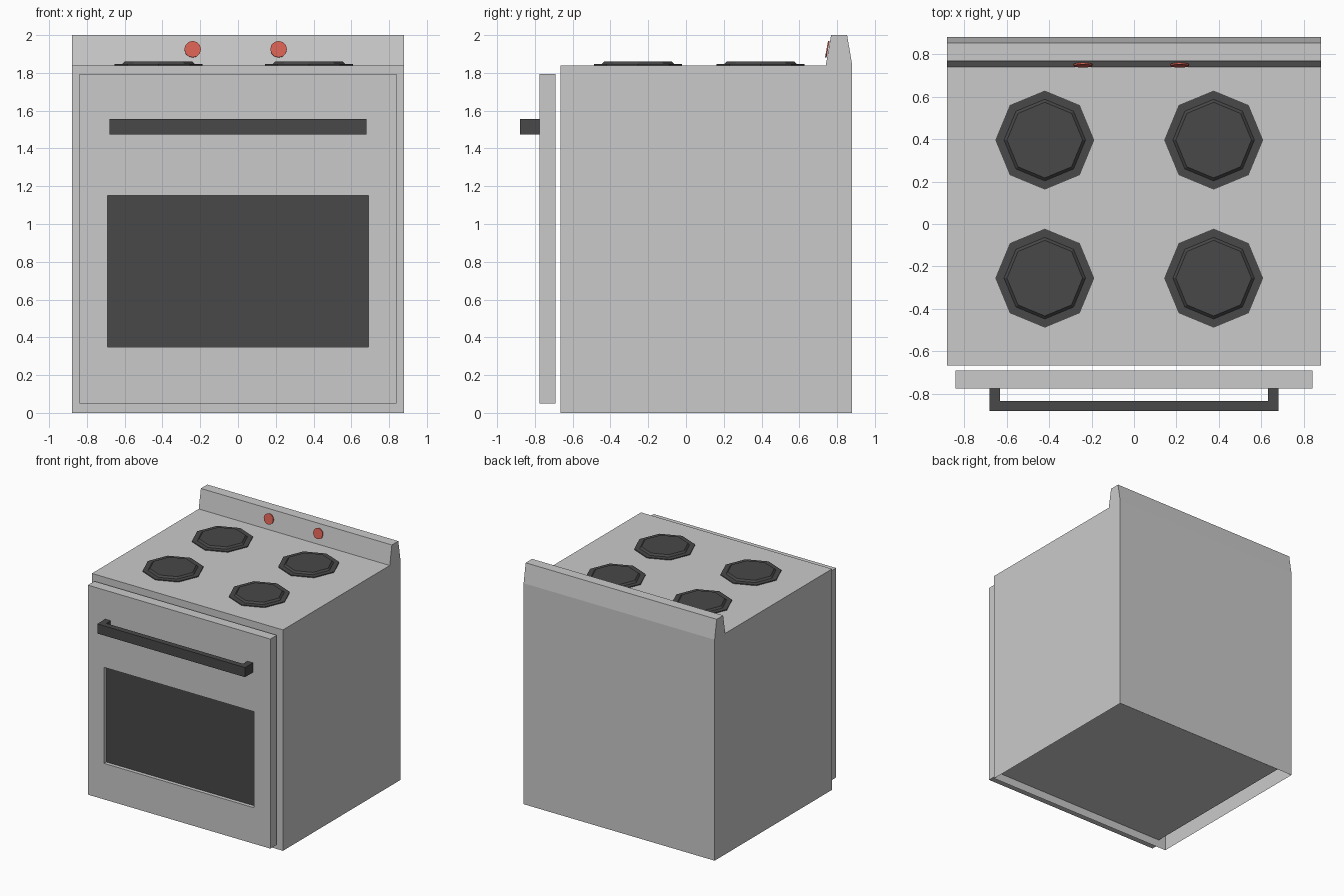
import bpy, bmesh, math
from mathutils import Matrix, Vector

if "Cube" in bpy.data.objects:
    bpy.data.objects.remove(bpy.data.objects["Cube"])


def material(name, rgb):
    m = bpy.data.materials.new(name)
    m.diffuse_color = (*rgb, 1)
    m.use_nodes = True
    m.node_tree.nodes["Principled BSDF"].inputs["Base Color"].default_value = m.diffuse_color
    return m


GREY = material("light_grey", (0.59, 0.59, 0.59))
DARK = material("dark_grey", (0.065, 0.065, 0.065))
RED = material("red", (0.67, 0.117, 0.085))


def finish(name, bm, *mats):
    me = bpy.data.meshes.new(name)
    bm.to_mesh(me)
    bm.free()
    for m in mats:
        me.materials.append(m)
    ob = bpy.data.objects.new(name, me)
    bpy.context.collection.objects.link(ob)
    return ob


def add_box(bm, lo, hi):
    lo, hi = Vector(lo), Vector(hi)
    mat = Matrix.Translation((lo + hi) / 2) @ Matrix.Diagonal((*(hi - lo), 1))
    bmesh.ops.create_cube(bm, size=1, matrix=mat)


def face_toward(bm, direction):
    return max(bm.faces, key=lambda f: f.normal.dot(Vector(direction)))


def sink_face(bm, face, inset, depth):
    """Inset a front face and push it back along +y."""
    bmesh.ops.inset_individual(bm, faces=[face], thickness=inset)
    inner = bmesh.ops.extrude_discrete_faces(bm, faces=[face])["faces"][0]
    bmesh.ops.translate(bm, verts=inner.verts, vec=(0, depth, 0))
    return inner


# Body: side profile with raised back panel, open underneath, oven cavity in front
profile = [(-0.665, 0), (0.88, 0), (0.88, 1.84), (0.853, 2.0),
           (0.768, 2.0), (0.74, 1.84), (-0.665, 1.84)]
bm = bmesh.new()
side = bm.faces.new([bm.verts.new((-0.88, y, z)) for y, z in profile])
ext = bmesh.ops.extrude_face_region(bm, geom=[side], use_keep_orig=True)["geom"]
bmesh.ops.translate(bm, verts=[v for v in ext if isinstance(v, bmesh.types.BMVert)],
                    vec=(1.76, 0, 0))
bmesh.ops.recalc_face_normals(bm, faces=bm.faces)
bm.normal_update()
front = min(bm.faces, key=lambda f: f.calc_center_median().y)
bmesh.ops.delete(bm, geom=[face_toward(bm, (0, 0, -1))], context='FACES_ONLY')
sink_face(bm, front, 0.095, 1.455)
finish("body", bm, GREY)

# Door with a sunken dark window
bm = bmesh.new()
add_box(bm, (-0.84, -0.775, 0.05), (0.84, -0.69, 1.795))
bm.normal_update()
front = face_toward(bm, (0, -1, 0))
bmesh.ops.inset_individual(bm, faces=[front], thickness=0.15)
for v in front.verts:
    v.co.x = math.copysign(0.69, v.co.x)
    v.co.z = 0.35 if v.co.z < 0.9 else 1.15
pane = bmesh.ops.extrude_discrete_faces(bm, faces=[front])["faces"][0]
bmesh.ops.translate(bm, verts=pane.verts, vec=(0, 0.03, 0))
pane.material_index = 1
finish("oven_door", bm, GREY, DARK)

# Door handle: bar and two posts as one U shape
bm = bmesh.new()
outline = [(-0.68, -0.775), (-0.68, -0.88), (0.68, -0.88), (0.68, -0.775),
           (0.63, -0.775), (0.63, -0.833), (-0.63, -0.833), (-0.63, -0.775)]
bar = bm.faces.new([bm.verts.new((x, y, 1.475)) for x, y in outline])
ext = bmesh.ops.extrude_face_region(bm, geom=[bar], use_keep_orig=True)["geom"]
bmesh.ops.translate(bm, verts=[v for v in ext if isinstance(v, bmesh.types.BMVert)],
                    vec=(0, 0, 0.08))
bmesh.ops.recalc_face_normals(bm, faces=bm.faces)
finish("door_handle", bm, DARK)

# Burners: octagonal base plate with a raised, chamfered plate
for row, y in (("front", -0.255), ("back", 0.395)):
    for hand, x in (("left", -0.42), ("right", 0.375)):
        bm = bmesh.new()
        for r1, r2, z1, z2 in ((0.233, 0.233, 1.838, 1.847), (0.192, 0.178, 1.847, 1.861)):
            bmesh.ops.create_cone(bm, cap_ends=True, segments=8, radius1=r1, radius2=r2,
                                  depth=z2 - z1,
                                  matrix=Matrix.Translation((x, y, (z1 + z2) / 2)))
        finish(f"burner_{row}_{hand}", bm, DARK)

# Control knobs: thin discs lying along the tilted back panel
tilt = math.atan2(0.028, 0.16)
for hand, x in (("left", -0.24), ("right", 0.215)):
    bm = bmesh.new()
    place = Matrix.Translation((x, 0.748, 1.925)) @ Matrix.Rotation(math.pi / 2 - tilt, 4, 'X')
    bmesh.ops.create_cone(bm, cap_ends=True, segments=12, radius1=0.044, radius2=0.044,
                          depth=0.008, matrix=place)
    finish(f"knob_{hand}", bm, RED)
